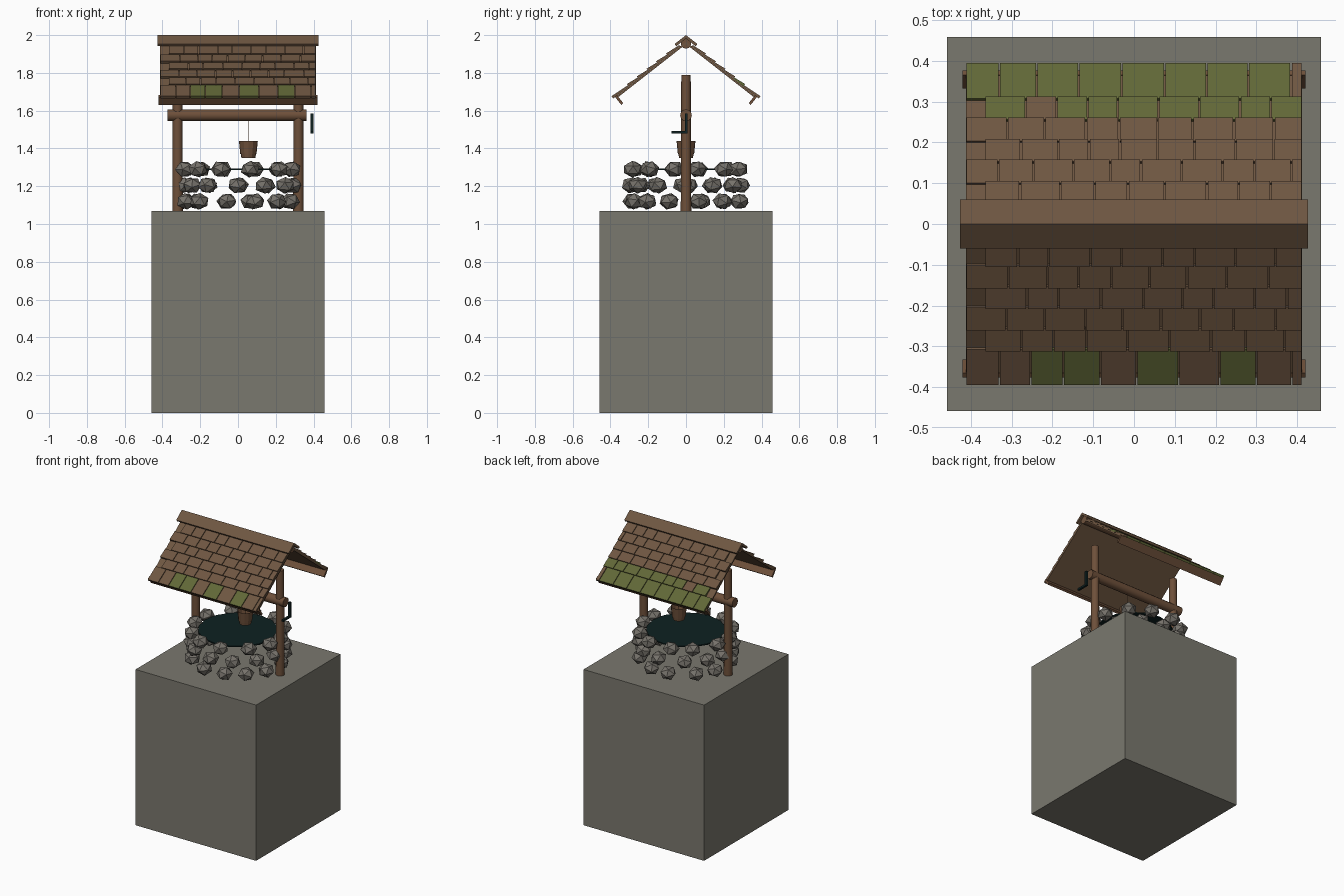
import bpy, bmesh, math, random
from mathutils import Matrix, Vector, Euler

if "Cube" in bpy.data.objects:
    bpy.data.objects.remove(bpy.data.objects["Cube"])

random.seed(4)


def material(name, r, g, b):
    lin = lambda c: ((c / 255 + 0.055) / 1.055) ** 2.4 if c > 10 else c / 255 / 12.92
    m = bpy.data.materials.new(name)
    m.diffuse_color = (lin(r), lin(g), lin(b), 1)
    m.use_nodes = True
    m.node_tree.nodes["Principled BSDF"].inputs["Base Color"].default_value = m.diffuse_color
    return m


GROUND = material("ground_grey", 122, 120, 110)
STONE = material("stone_grey", 118, 114, 107)
SHINGLE = material("shingle_brown", 110, 86, 65)
WOOD = material("wood_brown", 110, 80, 58)
MOSS = material("moss_green", 97, 103, 55)
DARK = material("dark_teal", 14, 33, 33)


def finish(name, bm, mats, smooth=False):
    bmesh.ops.recalc_face_normals(bm, faces=bm.faces)
    me = bpy.data.meshes.new(name)
    bm.to_mesh(me)
    bm.free()
    for m in mats:
        me.materials.append(m)
    ob = bpy.data.objects.new(name, me)
    bpy.context.collection.objects.link(ob)
    if smooth:
        bpy.context.view_layer.objects.active = ob
        ob.select_set(True)
        bpy.ops.object.shade_smooth_by_angle(angle=math.radians(40))
        ob.select_set(False)
    return ob


def box(name, lo, hi, mat):
    bm = bmesh.new()
    lo, hi = Vector(lo), Vector(hi)
    bmesh.ops.create_cube(bm, size=1, matrix=Matrix.Translation((lo + hi) / 2)
                          @ Matrix.Diagonal((*(hi - lo), 1)))
    return finish(name, bm, [mat])


def rod(name, a, b, r1, r2, mat, sides=12):
    a, b = Vector(a), Vector(b)
    bm = bmesh.new()
    rot = (b - a).to_track_quat('Z', 'Y').to_matrix().to_4x4()
    bmesh.ops.create_cone(bm, cap_ends=True, segments=sides, radius1=r1, radius2=r2,
                          depth=(b - a).length,
                          matrix=Matrix.Translation((a + b) / 2) @ rot)
    return finish(name, bm, [mat], True)


# Ground block
box("ground_block", (-.458, -.458, 0), (.458, .458, 1.07), GROUND)

# Well wall: three staggered rings of faceted stones
bm = bmesh.new()
for row, z in enumerate((1.12, 1.205, 1.29)):
    for i in range(12):
        a = math.radians(30 * i + (0 if row == 1 else 15) + random.uniform(-4, 4))
        rot = Euler([random.uniform(0, 6.28) for _ in range(3)]).to_matrix().to_4x4()
        bmesh.ops.create_icosphere(
            bm, subdivisions=1, radius=1,
            matrix=Matrix.Translation((.29 * math.cos(a), .29 * math.sin(a), z))
            @ Matrix.Diagonal((.053, .053, .045, 1)) @ rot)
finish("well_stones", bm, [STONE])

# Water surface
rod("water", (0, 0, 1.285), (0, 0, 1.293), .25, .25, DARK, 16)

# Posts, winding beam, ridge pole
for side, label in ((-1, "left"), (1, "right")):
    rod(label + "_post", (side * .32, 0, 1.07), (side * .32, 0, 1.79), .028, .025, WOOD)
rod("winding_beam", (-.373, 0, 1.576), (.363, 0, 1.576), .031, .031, WOOD)
rod("ridge_pole", (-.412, 0, 1.955), (.412, 0, 1.955), .027, .027, WOOD)

# Crank
box("crank_arm", (.385, -.006, 1.48), (.4, .009, 1.585), DARK)
box("crank_handle", (.385, -.078, 1.48), (.4, -.006, 1.493), DARK)

# Rope and hollow bucket
rod("rope", (.055, 0, 1.37), (.055, 0, 1.56), .002, .002, WOOD, 6)
bm = bmesh.new()
bmesh.ops.create_cone(bm, cap_ends=True, segments=12, radius1=.037, radius2=.05,
                      depth=.09, matrix=Matrix.Translation((.055, 0, 1.395)))
top = max(bm.faces, key=lambda f: f.calc_center_median().z)
bmesh.ops.inset_region(bm, faces=[top], thickness=.007)
bmesh.ops.translate(bm, verts=top.verts, vec=(0, 0, -.07))
finish("bucket", bm, [WOOD])

# Roof slopes: u runs down the slope, n stands off it
ANGLE = math.radians(38)
CA, SA, RIDGE = math.cos(ANGLE), math.sin(ANGLE), 1.965


def slab(bm, s, x0, x1, u0, u1, low, high0, high1, mat=0):
    """Plate on slope s; u0=None mitres it at the ridge."""
    corners = [(u0, low), (u1, low), (u1, high1), (u0, high0)]
    ends = []
    for x in (x0, x1):
        ring = []
        for u, n in corners:
            u = -n * math.tan(ANGLE) if u is None else u
            ring.append(bm.verts.new((x, s * (u * CA + n * SA), RIDGE - u * SA + n * CA)))
        ends.append(ring)
    a, b = ends
    faces = [a, b[::-1]] + [[a[i], b[i], b[(i + 1) % 4], a[(i + 1) % 4]] for i in range(4)]
    for f in faces:
        bm.faces.new(f).material_index = mat


ROWS = (.394, .312, .26, .208, .157, .105, .04)
EDGES = {
    (-1, 0): (-.412, -.33, -.253, -.173, -.083, .007, .11, .21, .3, .387, .412),
    (1, 0): (-.412, -.33, -.238, -.135, -.03, .075, .178, .28, .385, .412),
    (1, 1): (-.366, -.265, -.189, -.113, -.04, .06, .16, .26, .335, .412),
}
MOSSY = {(-1, 0): {2, 3, 5, 7}, (1, 0): set(range(8)), (1, 1): set(range(9)) - {1}}

for s, label in ((-1, "front"), (1, "back")):
    bm = bmesh.new()
    slab(bm, s, -.412, .412, None, .47, -.01, 0, 0)
    finish(label + "_roof_panel", bm, [SHINGLE])

    bm = bmesh.new()
    slab(bm, s, -.42, .42, .462, .476, -.052, .002, .002)
    finish(label + "_eave_board", bm, [WOOD])

    bm = bmesh.new()
    slab(bm, s, -.427, .427, None, .055, .013, .0276, .0276)
    finish(label + "_ridge_cap", bm, [SHINGLE])

    # Shingle rows with alternating starts and irregular widths
    bm = bmesh.new()
    for r in range(6):
        edges = EDGES.get((s, r))
        if not edges:
            edges = [-.366 if r % 2 else -.412]
            while edges[-1] < .31:
                edges.append(edges[-1] + random.uniform(.075, .105))
            edges.append(.412)
        u0, u1 = ((y - .009) / CA for y in (ROWS[r + 1], ROWS[r]))
        for i, (x0, x1) in enumerate(zip(edges, edges[1:])):
            green = i in MOSSY.get((s, r), ())
            slab(bm, s, x0 + .002, x1 - .002, u0, u1, .0005, .008, .016, int(green))
    finish(label + "_shingles", bm, [SHINGLE, MOSS])
